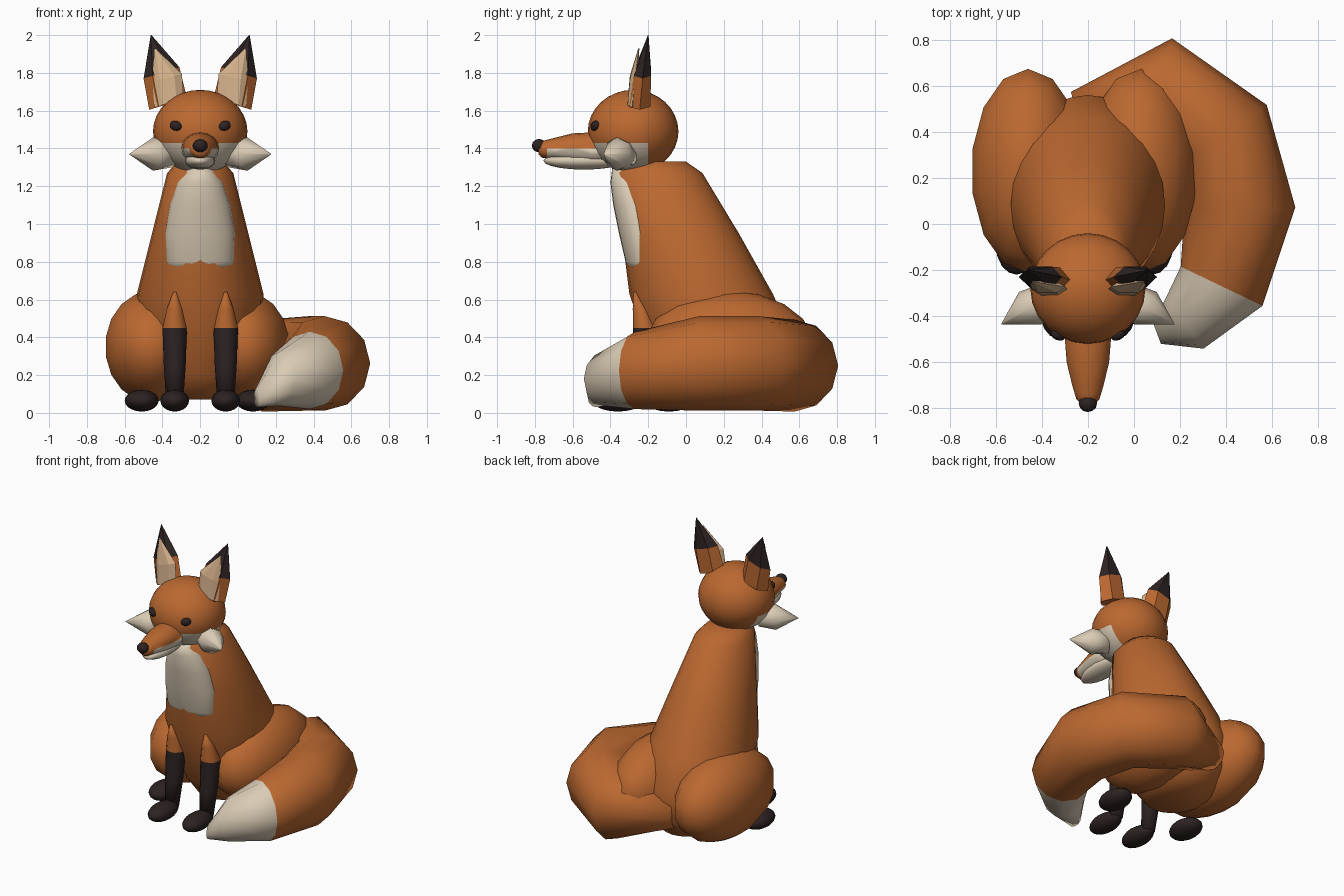
import bpy, bmesh, math
from mathutils import Vector, Matrix

if "Cube" in bpy.data.objects:
    bpy.data.objects.remove(bpy.data.objects["Cube"])

MID = -0.2  # x of the animal's own centre line


def material(name, rgb):
    m = bpy.data.materials.new(name)
    m.use_nodes = True
    m.diffuse_color = (*rgb, 1)
    bsdf = m.node_tree.nodes["Principled BSDF"]
    bsdf.inputs["Base Color"].default_value = (*rgb, 1)
    bsdf.inputs["Roughness"].default_value = 0.8
    return m


ORANGE = material("orange fur", (0.50, 0.14, 0.03))
CREAM = material("cream fur", (0.70, 0.60, 0.46))
DARK = material("dark brown", (0.026, 0.016, 0.016))
TAN = material("inner ear tan", (0.66, 0.44, 0.26))


def finish(bm, name, mats, smooth=True, rule=None, cuts=()):
    """Cut along planes, colour faces by rule, make the object."""
    for co, no in cuts:
        geom = bm.verts[:] + bm.edges[:] + bm.faces[:]
        bmesh.ops.bisect_plane(bm, geom=geom, plane_co=co, plane_no=no)
    bmesh.ops.recalc_face_normals(bm, faces=bm.faces)
    for f in bm.faces:
        f.smooth = smooth
        if rule:
            f.material_index = rule(f.calc_center_median())
    me = bpy.data.meshes.new(name)
    bm.to_mesh(me)
    bm.free()
    for m in mats:
        me.materials.append(m)
    ob = bpy.data.objects.new(name, me)
    bpy.context.collection.objects.link(ob)
    return ob


def ellipsoid(name, centre, radii, mats, segs=16, rings=10, rot=None, **kw):
    bm = bmesh.new()
    bmesh.ops.create_uvsphere(bm, u_segments=segs, v_segments=rings, radius=1)
    mat = Matrix.Translation(centre) @ (rot or Matrix()) @ Matrix.Diagonal((*radii, 1))
    bm.transform(mat)
    return finish(bm, name, mats, **kw)


def loft(name, sections, mats, segs=16, **kw):
    """Skin elliptical sections, each given as centre and two half axes."""
    bm = bmesh.new()
    loops = []
    for c, u, v in sections:
        c, u, v = Vector(c), Vector(u), Vector(v)
        angles = [math.tau * i / segs for i in range(segs)]
        loops.append([bm.verts.new(c + u * math.cos(a) + v * math.sin(a)) for a in angles])
    for a, b in zip(loops, loops[1:]):
        for i in range(segs):
            j = (i + 1) % segs
            bm.faces.new((a[i], a[j], b[j], b[i]))
    bm.faces.new(loops[0])
    bm.faces.new(loops[-1])
    return finish(bm, name, mats, **kw)


def level(z, rx, cy, ry, x=MID):
    return (x, cy, z), (rx, 0, 0), (0, ry, 0)


# Torso, sitting upright
loft("body", [level(*s) for s in (
    (0.07, 0.20, 0.20, 0.24), (0.20, 0.27, 0.20, 0.34), (0.40, 0.32, 0.17, 0.39),
    (0.63, 0.335, 0.08, 0.38), (0.95, 0.255, -0.03, 0.31),
    (1.27, 0.175, -0.145, 0.232), (1.33, 0.12, -0.15, 0.15))], [ORANGE], segs=24)

# Pale chest
loft("chest_patch", [level(*s) for s in (
    (0.76, 0.165, -0.225, 0.08), (0.80, 0.18, -0.235, 0.085),
    (0.95, 0.185, -0.24, 0.115), (1.10, 0.16, -0.27, 0.115),
    (1.22, 0.12, -0.30, 0.10), (1.30, 0.06, -0.32, 0.07))], [CREAM], segs=24)

# Head with pale jaw, muzzle and nose
ellipsoid("head", (MID, -0.28, 1.49), (0.25, 0.24, 0.22), [ORANGE, CREAM], 24, 16,
          cuts=[((0, 0, 1.43), (0, 0, 1)), ((0, -0.2, 0), (0, 1, 0))],
          rule=lambda p: int(p.z < 1.43 and p.y < -0.2))
TIP = -0.735
loft("muzzle", [((MID, y, z), (r, 0, 0), (0, 0, h)) for y, z, r, h in (
    (-0.40, 1.40, 0.09, 0.085), (-0.50, 1.40, 0.10, 0.085), (-0.60, 1.402, 0.092, 0.078),
    (-0.70, 1.40, 0.068, 0.055), (-0.76, 1.395, 0.05, 0.045), (-0.78, 1.395, 0.03, 0.028))],
    [ORANGE, CREAM],
    cuts=[((0, 0, 1.40), (0, 0, 1)), ((0, TIP, 0), (0, 1, 0))],
    rule=lambda p: int(p.z < 1.40 and p.y > TIP))
ellipsoid("lower_jaw", (MID, -0.54, 1.335), (0.08, 0.215, 0.047), [CREAM])
ellipsoid("nose", (MID, -0.778, 1.415), (0.04, 0.038, 0.035), [DARK], 12, 8)

# Paired parts, mirrored across the animal's centre line
for side, s in (("left", 1), ("right", -1)):
    def at(x, y, z):
        return (MID + s * x, y, z)

    def tilted(x, y, z, half, drop, depth):
        return at(x, y, z), (s * half, 0, -drop), (0, depth, 0)

    ellipsoid(side + "_eye", at(0.13, -0.482, 1.52), (0.035, 0.022, 0.026), [DARK], 12, 8,
              rot=Matrix.Rotation(-s * 0.35, 4, "Y") @ Matrix.Rotation(s * 0.4, 4, "Z"))

    # Ears with dark tips and tan insides
    loft(side + "_ear", [tilted(0.17, -0.245, 1.635, 0.10, 0.03, 0.065),
                         tilted(0.205, -0.23, 1.80, 0.095, 0.03, 0.052),
                         tilted(0.26, -0.20, 2.0, 0.002, 0, 0.002)],
         [ORANGE, DARK], segs=6, smooth=False, rule=lambda p: int(p.z > 1.80))
    loft(side + "_inner_ear", [tilted(0.165, -0.285, 1.64, 0.078, 0.02, 0.028),
                               tilted(0.175, -0.273, 1.775, 0.078, 0.02, 0.028),
                               tilted(0.24, -0.25, 1.93, 0.003, 0, 0.003)],
         [TAN], segs=6, smooth=False)

    # Pointed cheek tufts
    loft(side + "_cheek_tuft", [
        (at(x, y, 1.37), (s * 0.55 * r, 0.8 * r, 0), (0, 0, r)) for x, y, r in (
            (0.15, -0.31, 0.07), (0.25, -0.365, 0.088), (0.375, -0.435, 0.002))],
        [CREAM], segs=8)

    # Front legs with dark stockings
    loft(side + "_front_leg", [level(z, r, y, r, MID + s * 0.135) for z, r, y in (
        (0.06, 0.045, -0.26), (0.25, 0.058, -0.235), (0.45, 0.065, -0.215),
        (0.55, 0.042, -0.24), (0.64, 0.008, -0.27))],
        [ORANGE, DARK], segs=12, rule=lambda p: int(p.z < 0.45))
    ellipsoid(side + "_front_paw", at(0.135, -0.36, 0.065), (0.076, 0.135, 0.058), [DARK])

    # Hind legs; the left thigh is tucked slightly inward
    tuck = 0.03 if s > 0 else 0
    ellipsoid(side + "_thigh", at(0.26 - tuck, 0.23, 0.35), (0.25, 0.45, 0.295), [ORANGE], 14, 9)
    ellipsoid(side + "_hind_paw", at(0.31 - tuck, -0.09, 0.065), (0.09, 0.13, 0.058), [DARK])

# Tail curling round the left side, with pale tip
path = [(-0.25, 0.48, 0.25, 0.10), (0.13, 0.575, 0.25, 0.243), (0.375, 0.385, 0.262, 0.25),
        (0.46, 0.07, 0.262, 0.25), (0.38, -0.27, 0.225, 0.205), (0.22, -0.43, 0.18, 0.143),
        (0.10, -0.475, 0.08, 0.05)]
points = [Vector(p[:3]) for p in path]
sections = []
for i, p in enumerate(points):
    t = points[min(i + 1, len(points) - 1)] - points[max(i - 1, 0)]
    out = Vector((-t.y, t.x, 0)).normalized()
    r = path[i][3]
    sections.append((p, out * r * 0.96, (0, 0, r)))
first, last = points[4], points[5] - points[3]
across = Vector((last.x, last.y, 0))
loft("tail", sections, [ORANGE, CREAM], segs=12,
     rule=lambda p: int(p.y < 0 and (p - first).dot(across) > 0))
